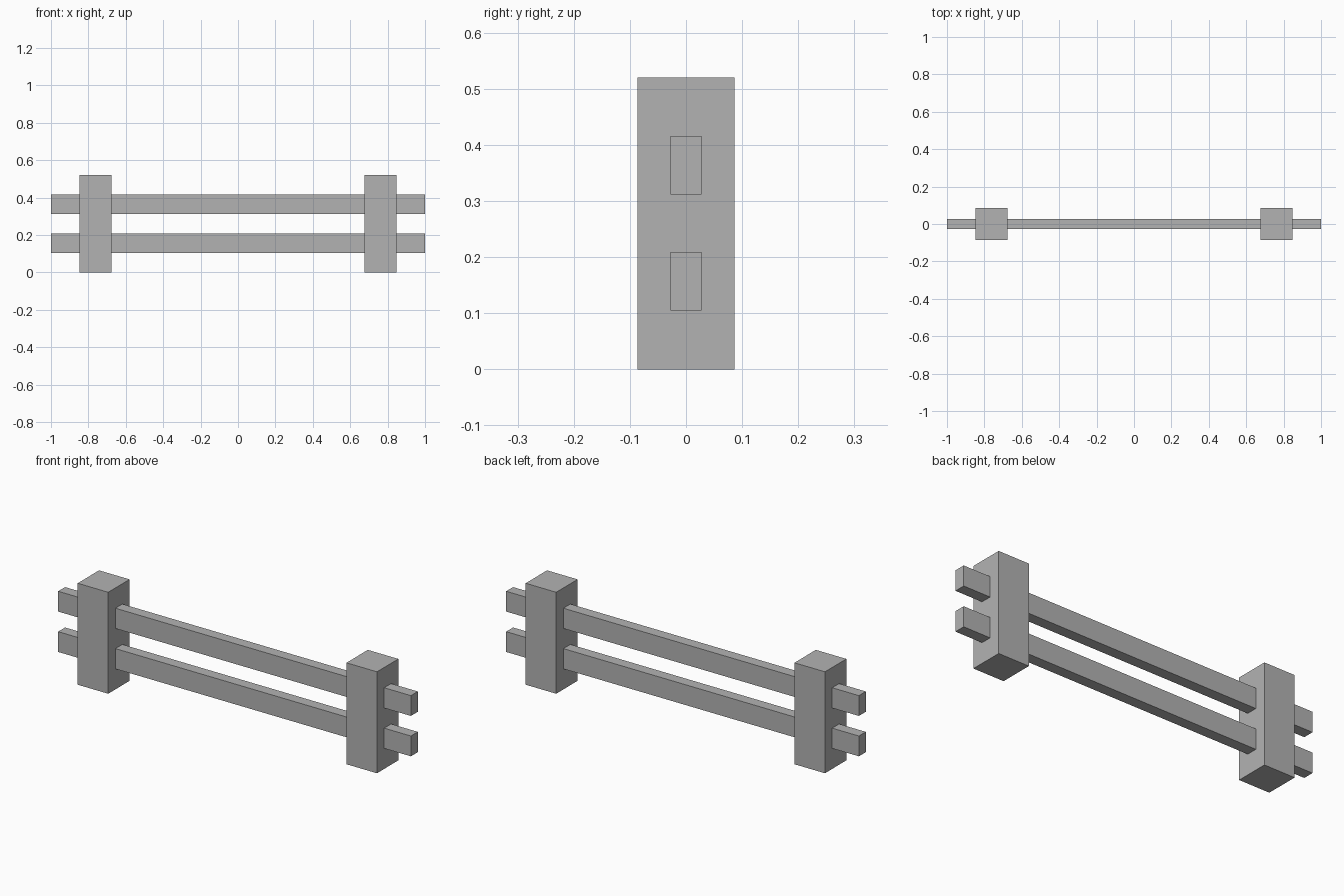
import bpy
from mathutils import Matrix, Vector
import bmesh

# Remove the default cube
default = bpy.data.objects.get("Cube")
if default:
    bpy.data.objects.remove(default, do_unlink=True)

# Single flat grey
GREY = (0.45, 0.45, 0.45, 1.0)
grey = bpy.data.materials.new("plain_grey")
grey.use_nodes = True
grey.diffuse_color = GREY
grey.node_tree.nodes["Principled BSDF"].inputs["Base Color"].default_value = GREY


def box(name, center, size):
    """Add a flat-shaded box."""
    bm = bmesh.new()
    bmesh.ops.create_cube(bm, size=1.0, matrix=Matrix.Diagonal(Vector(size)).to_4x4())
    mesh = bpy.data.meshes.new(name)
    bm.to_mesh(mesh)
    bm.free()
    mesh.materials.append(grey)
    obj = bpy.data.objects.new(name, mesh)
    obj.location = center
    bpy.context.collection.objects.link(obj)
    return obj


# Square posts
POST_WIDTH, POST_HEIGHT, POST_X = 0.173, 0.52, 0.762
for side, sign in (("left", 1), ("right", -1)):
    box(f"{side}_post", (sign * POST_X, 0, POST_HEIGHT / 2),
        (POST_WIDTH, POST_WIDTH, POST_HEIGHT))

# Long rails running through both posts
RAIL_SIZE = (2.0, 0.056, 0.104)
for level, z in (("lower", 0.157), ("upper", 0.364)):
    box(f"{level}_rail", (0, 0, z), RAIL_SIZE)
